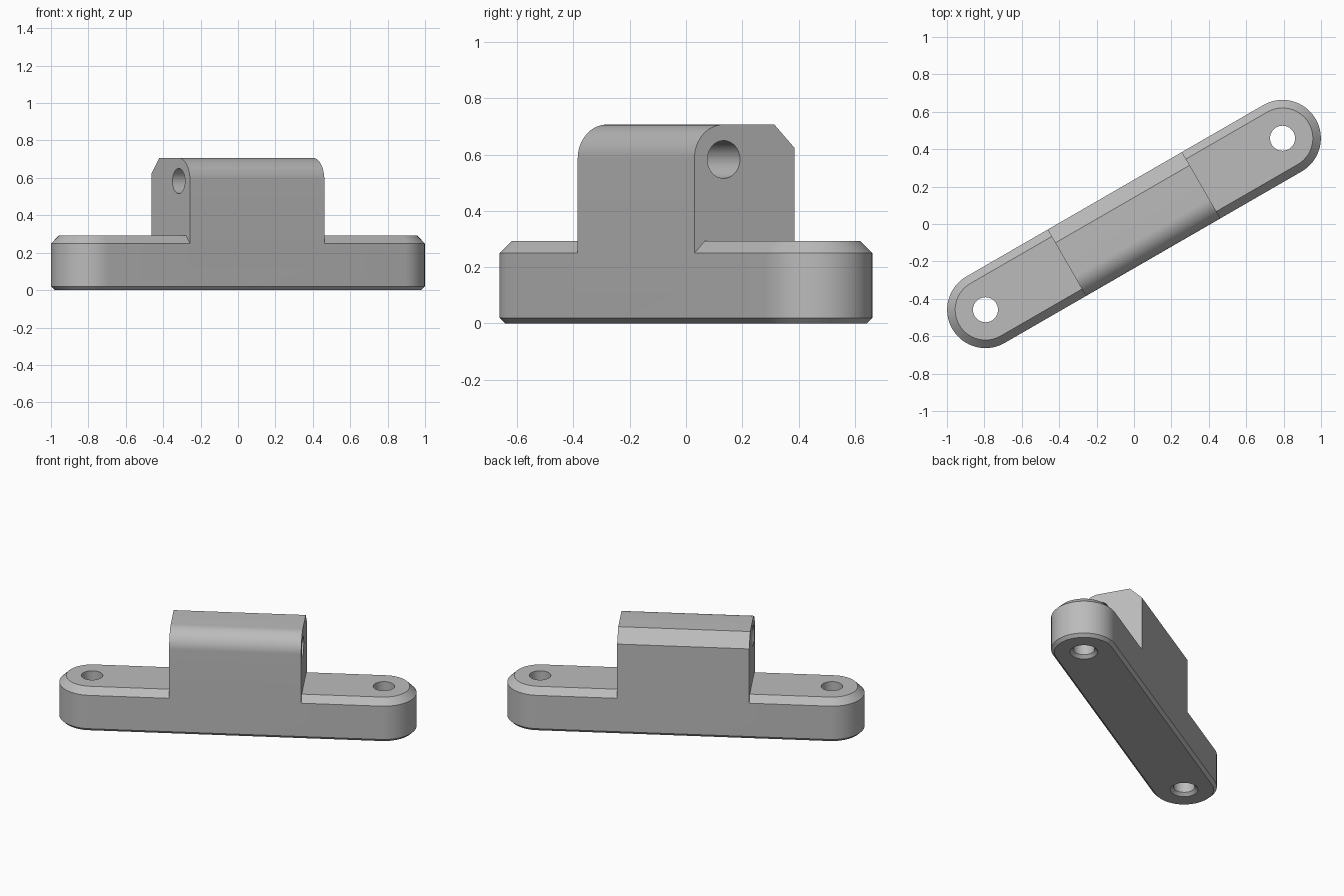
import bpy
import bmesh
from math import sin, cos, pi, radians
from mathutils import Matrix

cube = bpy.data.objects.get("Cube")
if cube:
    bpy.data.objects.remove(cube, do_unlink=True)

R = 0.205        # half width of the bracket
REACH = 0.917    # bolt hole distance from the centre
BLOCK = 0.415    # half length of the raised block
TOP = 0.707
ROUND = 0.12
BORE = 0.067

grey = bpy.data.materials.new("Plain grey")
grey.use_nodes = True
colour = (0.5, 0.5, 0.5, 1)
grey.diffuse_color = colour
grey.node_tree.nodes["Principled BSDF"].inputs["Base Color"].default_value = colour


def loft(name, rings):
    """Skin a stack of matching rings and cap both ends."""
    bm = bmesh.new()
    loops = [[bm.verts.new(p) for p in ring] for ring in rings]
    n = len(loops[0])
    for a, b in zip(loops, loops[1:]):
        for i in range(n):
            j = (i + 1) % n
            bm.faces.new((a[i], a[j], b[j], b[i]))
    bm.faces.new(loops[0][::-1])
    bm.faces.new(loops[-1])
    bmesh.ops.recalc_face_normals(bm, faces=bm.faces[:])
    mesh = bpy.data.meshes.new(name)
    bm.to_mesh(mesh)
    bm.free()
    mesh.materials.append(grey)
    obj = bpy.data.objects.new(name, mesh)
    bpy.context.collection.objects.link(obj)
    return obj


def arc(cx, cy, r, start, end, steps):
    angles = [radians(start + (end - start) * i / steps) for i in range(steps + 1)]
    return [(cx + r * cos(a), cy + r * sin(a)) for a in angles]


def capsule(z, r):
    outline = arc(REACH, 0, r, -90, 90, 32) + arc(-REACH, 0, r, 90, 270, 32)
    return [(x, y, z) for x, y in outline]


def circle(cx, cy, r):
    return arc(cx, cy, r, 0, 360, 48)[:-1]


def combine(target, other, operation):
    mod = target.modifiers.new(operation.title(), "BOOLEAN")
    mod.operation = operation
    mod.solver = "EXACT"
    mod.object = other
    bpy.context.view_layer.objects.active = target
    bpy.ops.object.modifier_apply(modifier=mod.name)
    bpy.data.objects.remove(other, do_unlink=True)


# Rounded foot with chamfered rims
bracket = loft("bracket_body", [capsule(0, R - 0.02), capsule(0.02, R),
                                capsule(0.25, R), capsule(0.293, R - 0.043)])

# Raised block: rounded front edge, chamfered back edge
profile = [(-R, 0.12), (R, 0.12), (R, TOP - 0.082), (R - 0.082, TOP)]
profile += arc(-R + ROUND, TOP - ROUND, ROUND, 90, 180, 16)
block = loft("block", [[(x, y, z) for y, z in profile] for x in (-BLOCK, BLOCK)])
combine(bracket, block, "UNION")

# Long bore through the block, concentric with the rounded edge
bore = circle(-R + ROUND, TOP - ROUND - 0.004, BORE)
cutter = loft("bore_cutter", [[(x, y, z) for y, z in bore] for x in (-0.6, 0.6)])
combine(bracket, cutter, "DIFFERENCE")

# Vertical bolt holes, countersunk underneath
for side in (-1, 1):
    steps = [(-0.02, BORE + 0.04), (0.02, BORE), (0.4, BORE)]
    rings = [[(x, y, z) for x, y in circle(side * REACH, 0, r)] for z, r in steps]
    combine(bracket, loft("bolt_cutter", rings), "DIFFERENCE")

# Turn the bracket and smooth its curved faces
bracket.data.transform(Matrix.Rotation(pi / 6, 4, "Z"))
bpy.ops.object.select_all(action="DESELECT")
bracket.select_set(True)
bpy.context.view_layer.objects.active = bracket
bpy.ops.object.shade_smooth_by_angle(angle=radians(30))
